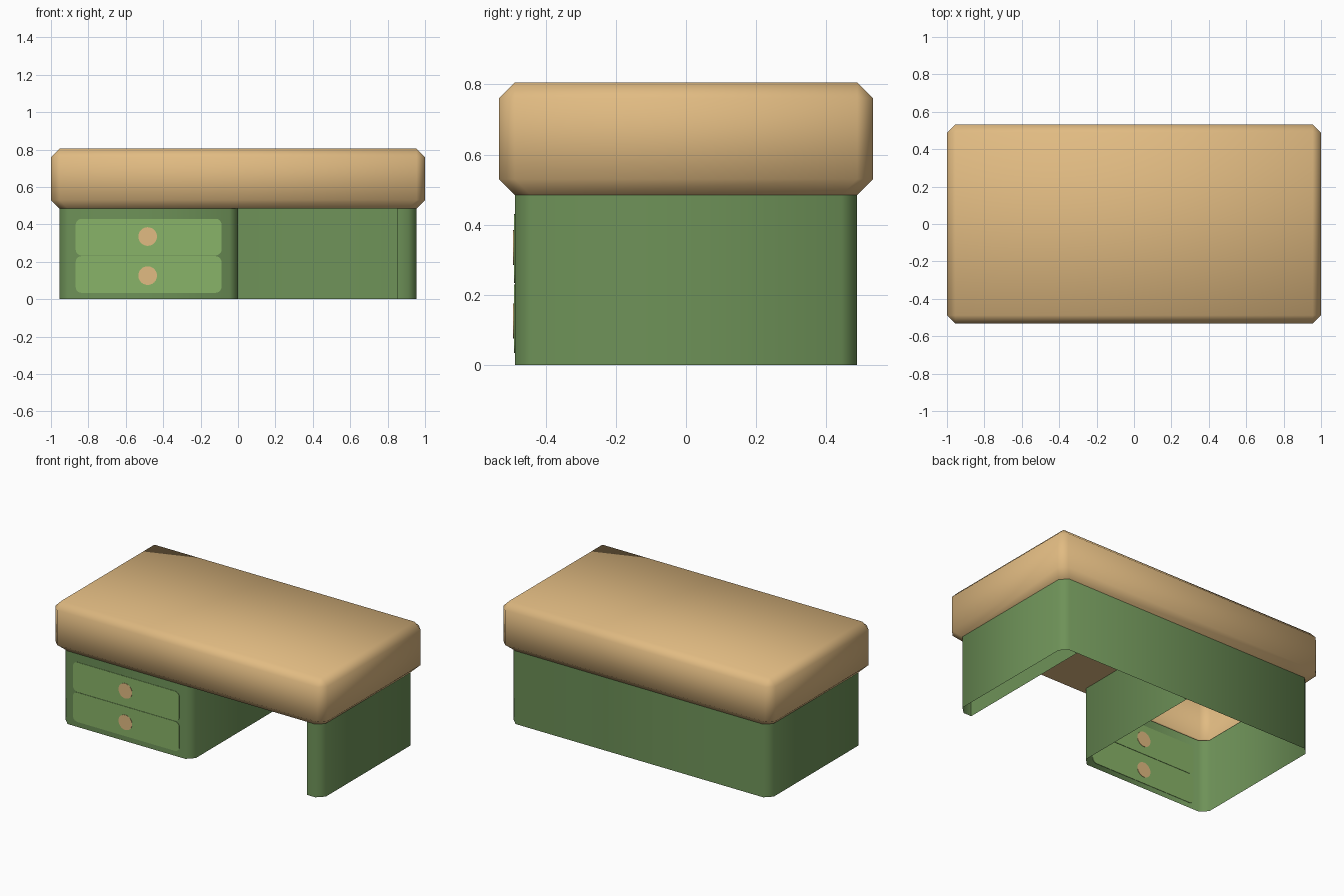
import bpy, bmesh, math

if "Cube" in bpy.data.objects:
    bpy.data.objects.remove(bpy.data.objects["Cube"])

H, C = 0.485, 0.045          # underside height, chamfer
WX, WY = 0.955, 0.488        # half size of the base


def material(name, rgb):
    m = bpy.data.materials.new(name)
    lin = [((v / 255 + 0.055) / 1.055) ** 2.4 for v in rgb]
    m.diffuse_color = (*lin, 1)
    m.use_nodes = True
    m.node_tree.nodes["Principled BSDF"].inputs["Base Color"].default_value = m.diffuse_color
    return m


TAN = material("tan_wood", (225, 187, 130))
GREEN = material("green_paint", (110, 146, 88))
LIGHT = material("light_green_paint", (137, 180, 104))


def finish(bm, name, mat, smooth=True):
    mesh = bpy.data.meshes.new(name)
    bm.to_mesh(mesh)
    bm.free()
    mesh.materials.append(mat)
    if smooth:
        for p in mesh.polygons:
            p.use_smooth = True
        mesh.set_sharp_from_angle(angle=math.radians(60))
    ob = bpy.data.objects.new(name, mesh)
    bpy.context.collection.objects.link(ob)
    return ob


def ring(hx, hy, c, z):
    """Chamfered rectangle, counter-clockwise."""
    return [(hx - c, -hy, z), (hx, -hy + c, z), (hx, hy - c, z), (hx - c, hy, z),
            (-hx + c, hy, z), (-hx, hy - c, z), (-hx, -hy + c, z), (-hx + c, -hy, z)]


# Thick chamfered top, hollow underneath
bm = bmesh.new()
rings = [ring(WX, WY, C, H), ring(1, WY + C, C, H + C),
         ring(1, WY + C, C, 0.76), ring(WX, WY, 0, 0.805)]
rings = [[bm.verts.new(p) for p in r] for r in rings]
for lo, hi in zip(rings, rings[1:]):
    for i in range(8):
        j = (i + 1) % 8
        bm.faces.new((lo[i], lo[j], hi[j], hi[i]))
bm.faces.new(rings[-1])
bmesh.ops.remove_doubles(bm, verts=bm.verts, dist=0.0005)
finish(bm, "desk_top", TAN)

# Ceiling of the knee space
bm = bmesh.new()
outline = [(0, WY), (0.85, WY), (0.85, -WY), (-C, -WY), (0, -WY + C)]
bm.faces.new([bm.verts.new((x, y, H)) for x, y in outline])
bm.normal_update()
finish(bm, "knee_space_ceiling", TAN, False)


# Thin base walls swept up from plan outlines
def walls(name, path):
    bm = bmesh.new()
    lo = [bm.verts.new((x, y, 0)) for x, y in path]
    hi = [bm.verts.new((x, y, H)) for x, y in path]
    for i in range(len(path) - 1):
        bm.faces.new((lo[i], lo[i + 1], hi[i + 1], hi[i]))
    finish(bm, name, GREEN)


outer = [p[:2] for p in ring(WX, WY, C, 0)]
walls("base_walls", [(0.85, -WY)] + outer + [(-C, -WY), (0, -WY + C), (0, WY)])
walls("side_panel_inner_wall", [(0.85, WY), (0.85, -WY)])


# Flat plates set into the cabinet front, showing on both sides
def plate(name, pts, thick, mat):
    bm = bmesh.new()
    f = bm.faces.new([bm.verts.new((x, -WY - thick / 2, z)) for x, z in pts])
    ext = bmesh.ops.extrude_face_region(bm, geom=[f], use_keep_orig=True)
    verts = [v for v in ext["geom"] if isinstance(v, bmesh.types.BMVert)]
    bmesh.ops.translate(bm, verts=verts, vec=(0, thick, 0))
    bmesh.ops.recalc_face_normals(bm, faces=bm.faces)
    finish(bm, name, mat, False)


def rounded_rect(cx, cz, hx, hz, r):
    pts = []
    for k in range(4):
        sx, sz = (1, -1, -1, 1)[k], (1, 1, -1, -1)[k]
        for s in range(6):
            a = math.pi / 2 * (k + s / 5)
            pts.append((cx + sx * (hx - r) + r * math.cos(a),
                        cz + sz * (hz - r) + r * math.sin(a)))
    return pts


def circle(cx, cz, r, n=24):
    return [(cx + r * math.cos(2 * math.pi * i / n),
             cz + r * math.sin(2 * math.pi * i / n)) for i in range(n)]


for label, z, knob_z in (("upper", 0.332, 0.335), ("lower", 0.132, 0.126)):
    plate(label + "_drawer_front", rounded_rect(-0.478, z, 0.39, 0.098, 0.032), 0.005, LIGHT)
    plate(label + "_drawer_knob", circle(-0.483, knob_z, 0.05), 0.009, TAN)
